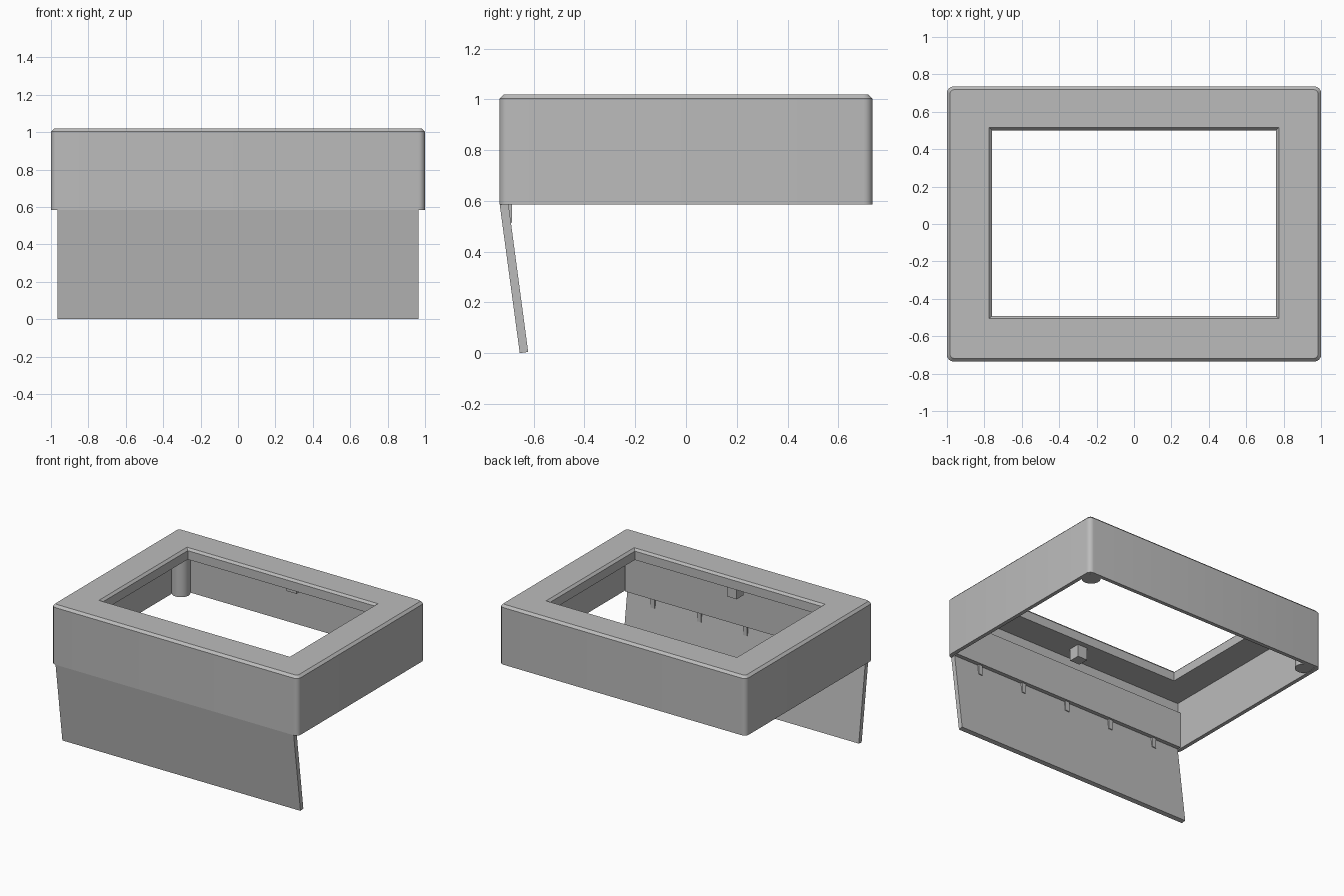
import bpy, bmesh
from math import cos, sin, pi, radians

cube = bpy.data.objects.get("Cube")
if cube:
    bpy.data.objects.remove(cube)

grey = bpy.data.materials.new("plain_grey")
grey.use_nodes = True
grey.diffuse_color = (0.5, 0.5, 0.5, 1)
bsdf = next(n for n in grey.node_tree.nodes if n.type == 'BSDF_PRINCIPLED')
bsdf.inputs["Base Color"].default_value = (0.5, 0.5, 0.5, 1)
bsdf.inputs["Roughness"].default_value = 0.6


def finish(name, bm, smooth=False):
    bmesh.ops.remove_doubles(bm, verts=bm.verts, dist=0.0005)
    bmesh.ops.recalc_face_normals(bm, faces=bm.faces)
    mesh = bpy.data.meshes.new(name)
    bm.to_mesh(mesh)
    bm.free()
    obj = bpy.data.objects.new(name, mesh)
    bpy.context.collection.objects.link(obj)
    mesh.materials.append(grey)
    if smooth:
        bpy.ops.object.select_all(action='DESELECT')
        obj.select_set(True)
        bpy.context.view_layer.objects.active = obj
        bpy.ops.object.shade_smooth_by_angle(angle=radians(30))
    return obj


def ring(bm, hx, hy, z, r=0.0, cy=0.0, steps=6):
    """Rounded rectangle of vertices."""
    verts = []
    for k, (sx, sy) in enumerate([(1, 1), (-1, 1), (-1, -1), (1, -1)]):
        for i in range(steps + 1):
            a = (k + i / steps) * pi / 2
            verts.append(bm.verts.new((sx * (hx - r) + r * cos(a),
                                       cy + sy * (hy - r) + r * sin(a), z)))
    return verts


def extrude_profile(name, profile, x0, x1):
    """Extrude a (y, z) outline along x."""
    bm = bmesh.new()
    a, b = [[bm.verts.new((x, y, z)) for y, z in profile] for x in (x0, x1)]
    bm.faces.new(a)
    bm.faces.new(b)
    for i in range(len(a)):
        j = (i + 1) % len(a)
        bm.faces.new((a[i], a[j], b[j], b[i]))
    return finish(name, bm)


def box(name, x0, x1, y0, y1, z0, z1):
    return extrude_profile(name, [(y0, z0), (y1, z0), (y1, z1), (y0, z1)], x0, x1)


BASE, CEIL, TOP = 0.585, 0.94, 1.02

# Hollow housing: open below, chamfered window in the top
bm = bmesh.new()
rings = [
    ring(bm, 0.972, 0.707, BASE),
    ring(bm, 1.0, 0.735, BASE, 0.035),
    ring(bm, 1.0, 0.735, TOP - 0.017, 0.035),
    ring(bm, 0.983, 0.718, TOP, 0.02),
    ring(bm, 0.774, 0.51, TOP, cy=0.005),
    ring(bm, 0.758, 0.496, TOP - 0.016, cy=0.005),
    ring(bm, 0.758, 0.496, CEIL, cy=0.005),
    ring(bm, 0.972, 0.707, CEIL),
]
count = len(rings[0])
for a, b in zip(rings, rings[1:] + rings[:1]):
    for i in range(count):
        j = (i + 1) % count
        bm.faces.new((a[i], a[j], b[j], b[i]))
finish("housing", bm, smooth=True)

# Tilted front flap and the rail that holds it
extrude_profile("front_flap", [(-0.734, 0.586), (-0.70, 0.59),
                               (-0.622, 0.005), (-0.655, 0.0)], -0.965, 0.965)
box("front_rail", -0.965, 0.965, -0.71, -0.67, BASE + 0.001, 0.85)

# Row of wedge clips behind the flap
for i in range(5):
    x = (i - 2) * 0.375
    extrude_profile(f"flap_clip_{i + 1}", [(-0.71, 0.59), (-0.685, 0.59),
                    (-0.685, 0.515), (-0.70, 0.51)], x - 0.016, x + 0.016)

# Catch blocks under the top frame
box("front_catch", -0.04, 0.04, -0.61, -0.53, 0.85, CEIL + 0.005)
box("back_catch", -0.04, 0.04, 0.62, 0.71, 0.855, CEIL + 0.005)

# Round posts in the back corners
for side, sx in (("left", 1), ("right", -1)):
    bm = bmesh.new()
    bmesh.ops.create_cone(bm, cap_ends=True, segments=32, radius1=0.062,
                          radius2=0.062, depth=CEIL - BASE)
    bmesh.ops.translate(bm, verts=bm.verts,
                        vec=(sx * 0.922, 0.657, (CEIL + BASE) / 2 + 0.003))
    finish(f"{side}_corner_post", bm, smooth=True)
